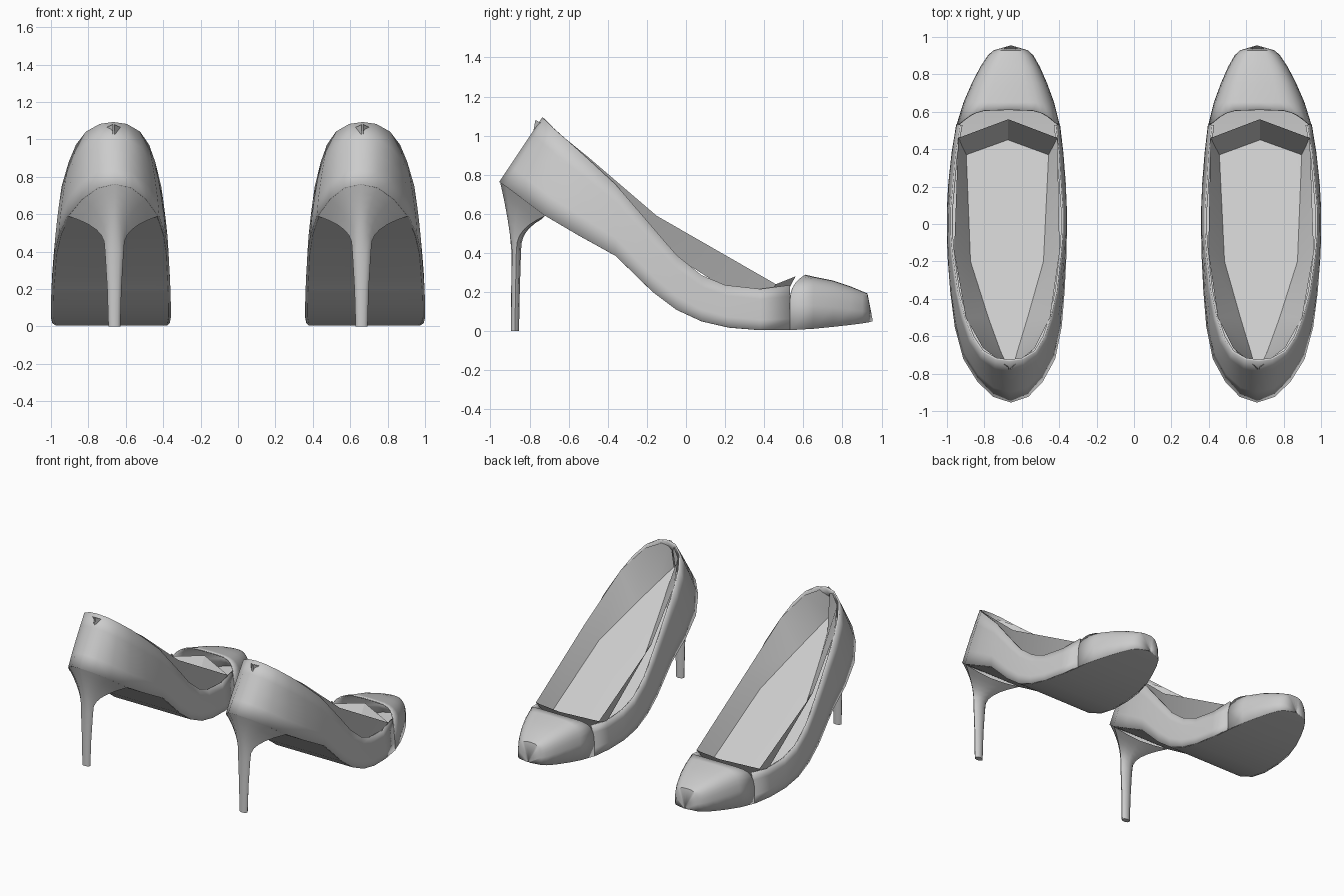
import bpy, bmesh, math

cube = bpy.data.objects.get("Cube")
if cube:
    bpy.data.objects.remove(cube)

grey = bpy.data.materials.new("plain_grey")
grey.use_nodes = True
grey.diffuse_color = (0.6, 0.6, 0.6, 1)
grey.node_tree.nodes["Principled BSDF"].inputs["Base Color"].default_value = (0.6, 0.6, 0.6, 1)


def loft(name, side, rows, closed=False, caps=False, thick=0, angle=40):
    """Skin rows of (x, y, z) points, placed on the left or right shoe."""
    bm = bmesh.new()
    grid = []
    for row in rows:
        grid.append([bm.verts.new((side * (x + 0.655 + 0.025 * (1 - y * y)), y, z))
                     for x, y, z in row])
    n = len(grid[0])
    for a, b in zip(grid, grid[1:]):
        for i in range(n if closed else n - 1):
            j = (i + 1) % n
            bm.faces.new((a[i], a[j], b[j], b[i]))
    if caps:
        bm.faces.new(grid[0])
    bmesh.ops.remove_doubles(bm, verts=bm.verts, dist=0.0005)
    bmesh.ops.recalc_face_normals(bm, faces=bm.faces)
    mesh = bpy.data.meshes.new(name)
    bm.to_mesh(mesh)
    bm.free()
    mesh.materials.append(grey)
    ob = bpy.data.objects.new(name, mesh)
    bpy.context.collection.objects.link(ob)
    bpy.ops.object.select_all(action='DESELECT')
    ob.select_set(True)
    bpy.context.view_layer.objects.active = ob
    bpy.ops.object.shade_smooth_by_angle(angle=math.radians(angle))
    if thick:
        mod = ob.modifiers.new("thickness", 'SOLIDIFY')
        mod.thickness = thick
        mod.offset = 0


# Wall stations from heel to toe: lower edge y, half width, z; rim y, half width, z
WALL = [(-.95, 0, .76, -.73, 0, 1.09), (-.92, .09, .74, -.72, .07, 1.08),
        (-.84, .17, .68, -.68, .14, 1.04), (-.72, .24, .59, -.6, .19, .97),
        (-.55, .28, .49, -.5, .225, .88), (-.36, .3, .385, -.36, .26, .75),
        (-.17, .312, .2, -.17, .285, .53), (-.05, .315, .11, -.05, .295, .39),
        (.08, .315, .05, .08, .295, .285), (.22, .308, .018, .2, .285, .235),
        (.38, .293, .005, .38, .272, .215), (.53, .272, .005, .53, .25, .235)]
# Toe stations: y, half width, bottom z, top z
TOE = [(.53, .272, .005, .285), (.65, .238, .012, .275), (.75, .198, .022, .255),
       (.84, .155, .032, .225), (.9, .118, .04, .2), (.925, .09, .044, .19),
       (.95, .004, .05, .06)]


def mirrored(half):
    """Run a half outline round the heel from one side to the other."""
    return [(-x, y, z) for x, y, z in reversed(half[1:])] + half


def wall_level(t):
    half = []
    for yb, wb, zb, yr, wr, zr in WALL:
        u = t ** 1.4
        half.append((wb + (wr - wb) * u, yb + (yr - yb) * t, zb + (zr - zb) * t))
    return mirrored(half)


def toe_section(i):
    y, w, z0, z1 = TOE[i]
    power = 0.45 + 0.03 * i
    row = []
    for k in range(17):
        a = math.pi * k / 16
        c, s = math.cos(a), abs(math.sin(a))
        x = math.copysign(abs(c) ** power, c) * w
        # The opening edge of the cap bows towards the toe
        row.append((x, y + (0.08 * s ** 3 if i == 0 else 0), z0 + (z1 - z0) * s ** power))
    return row


def heel_rows():
    # Top ring follows the back of the wall and crosses under the arch
    top = mirrored([(w, y, z) for y, w, z, *_ in WALL[:4]])
    top += [(.12, -.73, .58), (0, -.735, .575), (-.12, -.73, .58)]
    angles = [180, 210, 240, 270, 300, 330, 360, 45, 90, 135]

    def stalk(z, rx, ry, cy):
        return [(rx * math.cos(math.radians(a)), cy + ry * math.sin(math.radians(a)), z)
                for a in angles]
    neck = stalk(.4, .05, .024, -.868)
    rows = [stalk(0, .032, .021, -.875), stalk(.2, .038, .022, -.872), neck]
    for k in range(1, 7):
        t = k / 6
        row = []
        for p, q in zip(neck, top):
            x = p[0] + (q[0] - p[0]) * t ** 2.1
            y = p[1] + (q[1] - p[1]) * t ** (1 if q[1] < -.9 else 2)
            row.append((x, y, p[2] + (q[2] - p[2]) * t ** 0.7))
        rows.append(row)
    return rows


# Lining stations: floor y, half width, z; top edge y, half width, z
LINING = [(.37, .22, .11, .46, .265, .24), (-.2, .195, .475, -.15, .282, .59),
          (-.5, .105, .665, -.5, .225, .89), (-.68, .045, .78, -.66, .14, 1.02),
          (-.81, .004, .86, -.77, .004, 1.08)]


def lining_rows():
    # Pointed front panel, then the sloping floor with its side panels
    y, w, z = LINING[0][3:]
    rows = [[(-w, y, z), (-w, y, z), (0, .56, .28), (w, y, z), (w, y, z)]]
    for i, (y, w, z, yt, wt, zt) in enumerate(LINING):
        yc = y + (0.08 if i == 0 else 0)
        zc = z - (0.04 if i == 0 else 0)
        rows.append([(-wt, yt, zt), (-w, y, z), (0, yc, zc), (w, y, z), (wt, yt, zt)])
    return rows


for side, label in ((1, "left"), (-1, "right")):
    # Side walls and heel counter
    loft(label + "_upper", side, [wall_level(k / 4) for k in range(5)], thick=0.012)
    # Closed toe
    loft(label + "_toe_cap", side, [toe_section(i) for i in range(len(TOE))], thick=0.008)
    # Outsole
    edge = [(y, w, z) for y, w, z, *_ in WALL[3:-1]] + [t[:3] for t in TOE]
    loft(label + "_sole", side, [[(-w, y, z), (0, y, z), (w, y, z)] for y, w, z in edge])
    # Slim heel flaring into the counter
    loft(label + "_heel", side, heel_rows(), closed=True, caps=True, angle=50)
    # Inner floor and lining
    loft(label + "_lining", side, lining_rows(), angle=20)
